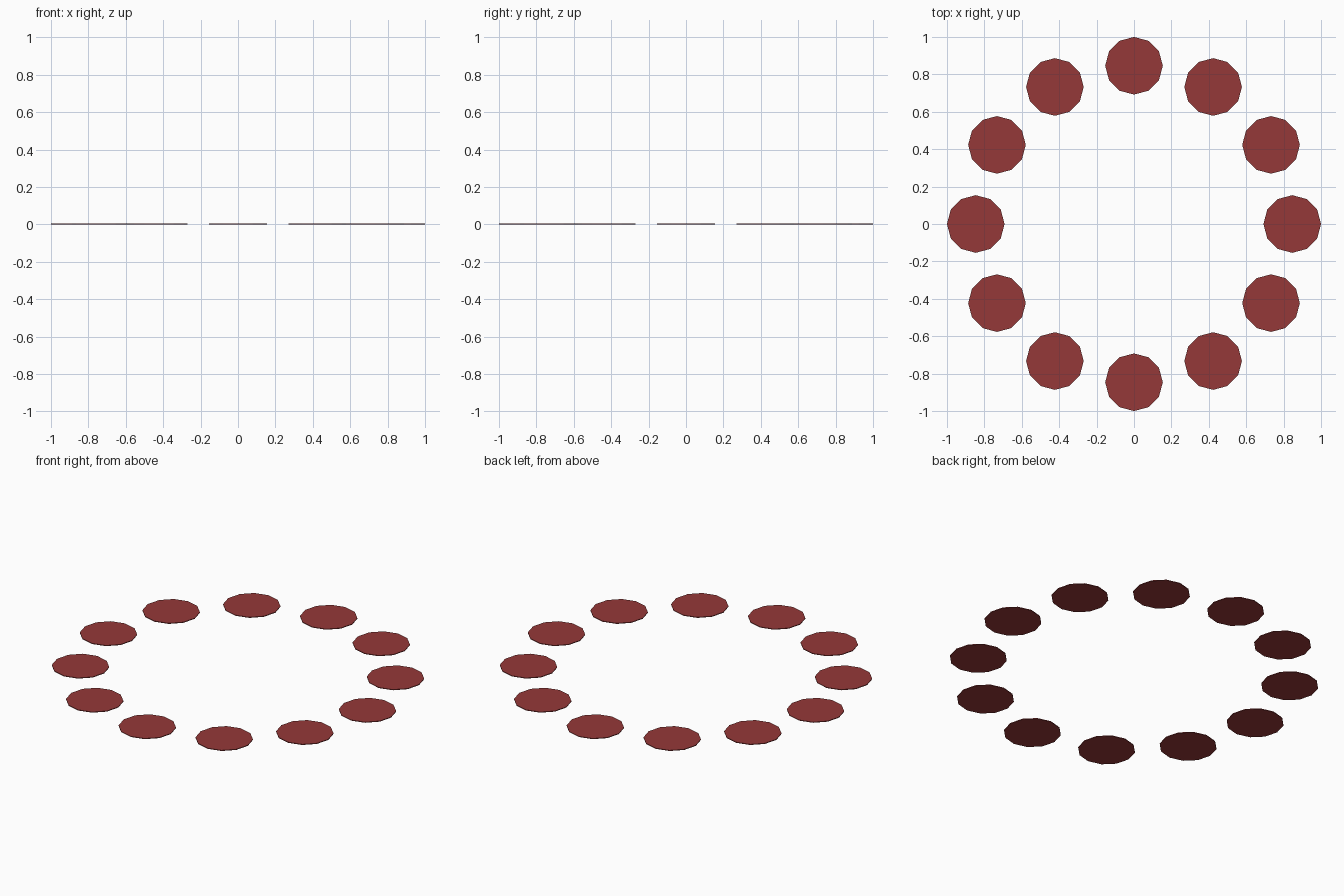
import bpy
from math import cos, sin, radians

if "Cube" in bpy.data.objects:
    bpy.data.objects.remove(bpy.data.objects["Cube"])

COUNT, SIDES = 12, 12
DISC_R = 0.154
RING_R = 1.0 - DISC_R
THICK = 0.004

red = bpy.data.materials.new("dark_red")
red.diffuse_color = (0.3, 0.04, 0.04, 1)
red.use_nodes = True
red.node_tree.nodes["Principled BSDF"].inputs["Base Color"].default_value = red.diffuse_color

# Ring of thin twelve-sided discs lying on the ground
for i in range(COUNT):
    a = radians(360 / COUNT * i)
    bpy.ops.mesh.primitive_cylinder_add(
        vertices=SIDES, radius=DISC_R, depth=THICK,
        location=(RING_R * cos(a), RING_R * sin(a), THICK / 2))
    disc = bpy.context.object
    disc.name = f"disc_{i + 1:02d}"
    disc.data.materials.append(red)
